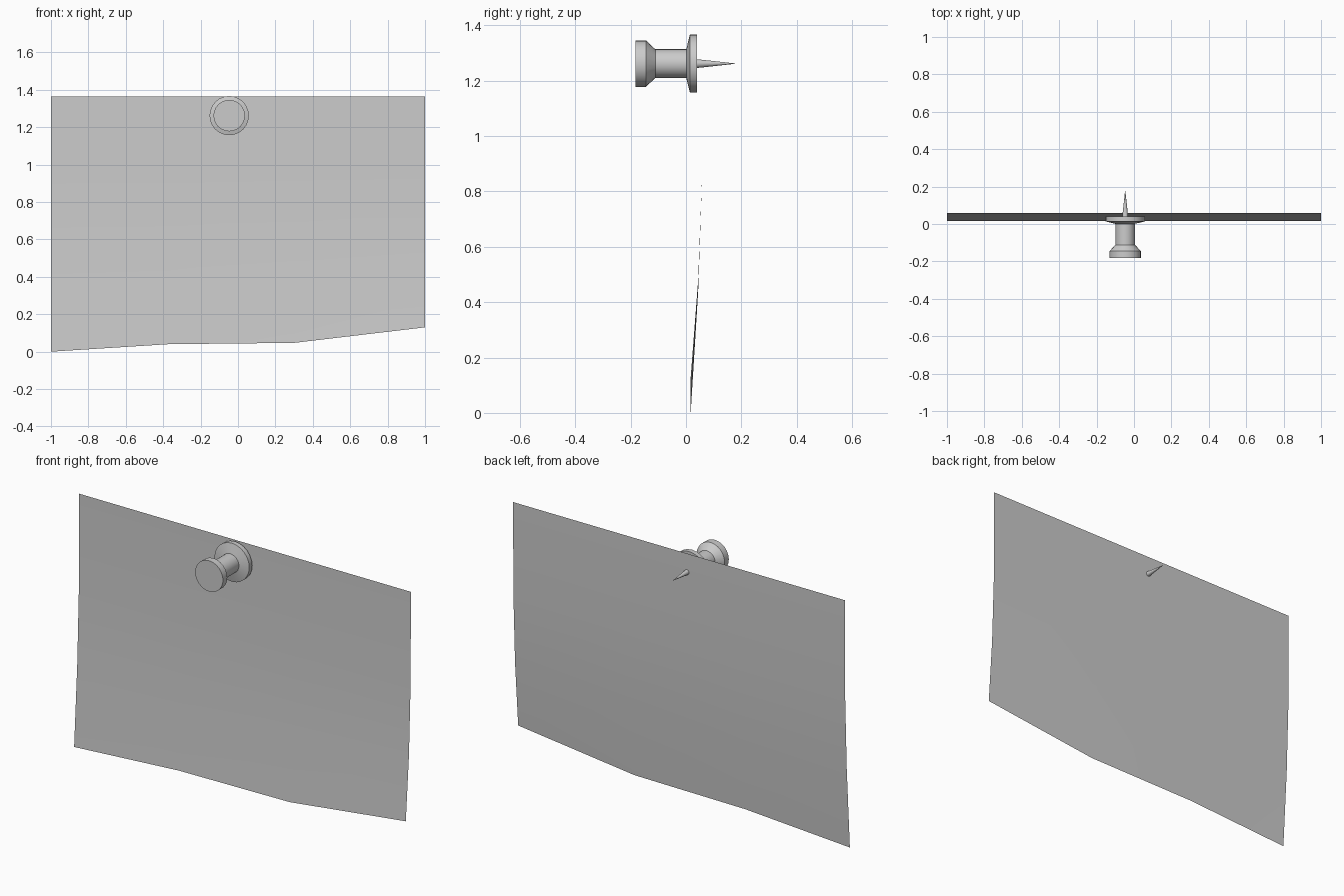
import bpy, math

if "Cube" in bpy.data.objects:
    bpy.data.objects.remove(bpy.data.objects["Cube"])

PIN_X, PIN_Z = -0.047, 1.262
SIDES = 24


def make_object(name, verts, faces):
    mesh = bpy.data.meshes.new(name)
    mesh.from_pydata(verts, [], faces)
    mesh.update()
    obj = bpy.data.objects.new(name, mesh)
    bpy.context.collection.objects.link(obj)
    return obj


def lathe(name, profile):
    """Revolve (y, radius) points, front to back, around the pin axis."""
    verts, faces = [], []
    for y, r in profile:
        for i in range(SIDES):
            a = 2 * math.pi * i / SIDES
            verts.append((PIN_X + r * math.cos(a), y, PIN_Z + r * math.sin(a)))
    for k in range(len(profile) - 1):
        for i in range(SIDES):
            j = (i + 1) % SIDES
            a, b = k * SIDES, (k + 1) * SIDES
            faces.append((a + i, a + j, b + j, b + i)[::-1])
    last = (len(profile) - 1) * SIDES
    faces.append(tuple(range(SIDES)))
    faces.append(tuple(range(last, last + SIDES))[::-1])
    obj = make_object(name, verts, faces)
    bpy.ops.object.select_all(action='DESELECT')
    obj.select_set(True)
    bpy.context.view_layer.objects.active = obj
    bpy.ops.object.mode_set(mode='EDIT')
    bpy.ops.mesh.select_all(action='SELECT')
    bpy.ops.mesh.normals_make_consistent(inside=False)
    bpy.ops.object.mode_set(mode='OBJECT')
    bpy.ops.object.shade_smooth_by_angle(angle=math.radians(30))
    return obj


# Paper sheet: four rows of four points, curling forward towards the uneven bottom edge
rows = [
    (0.06, [(-1, 1.364), (-0.333, 1.364), (0.333, 1.364), (1, 1.364)]),
    (0.059, [(-1, 0.88), (-0.34, 0.88), (0.33, 0.88), (1, 0.88)]),
    (0.044, [(-1, 0.44), (-0.35, 0.45), (0.32, 0.45), (1, 0.48)]),
    (0.017, [(-1, 0.0), (-0.37, 0.04), (0.3, 0.047), (1, 0.13)]),
]
sheet_verts = [(x, y, z) for y, pts in rows for x, z in pts]
sheet_faces = [(4 * r + c, 4 * r + c + 4, 4 * r + c + 5, 4 * r + c + 1)
               for r in range(3) for c in range(3)]
paper = make_object("paper_sheet", sheet_verts, sheet_faces)
for p in paper.data.polygons:
    p.use_smooth = True

# Push pin body: head, bevel, grip and flange
lathe("pin_body", [(-0.182, 0.084), (-0.145, 0.084), (-0.111, 0.052),
                   (0.001, 0.052), (0.014, 0.105), (0.04, 0.105)])

# Needle through the paper
lathe("pin_needle", [(0.038, 0.016), (0.177, 0.0008)])
